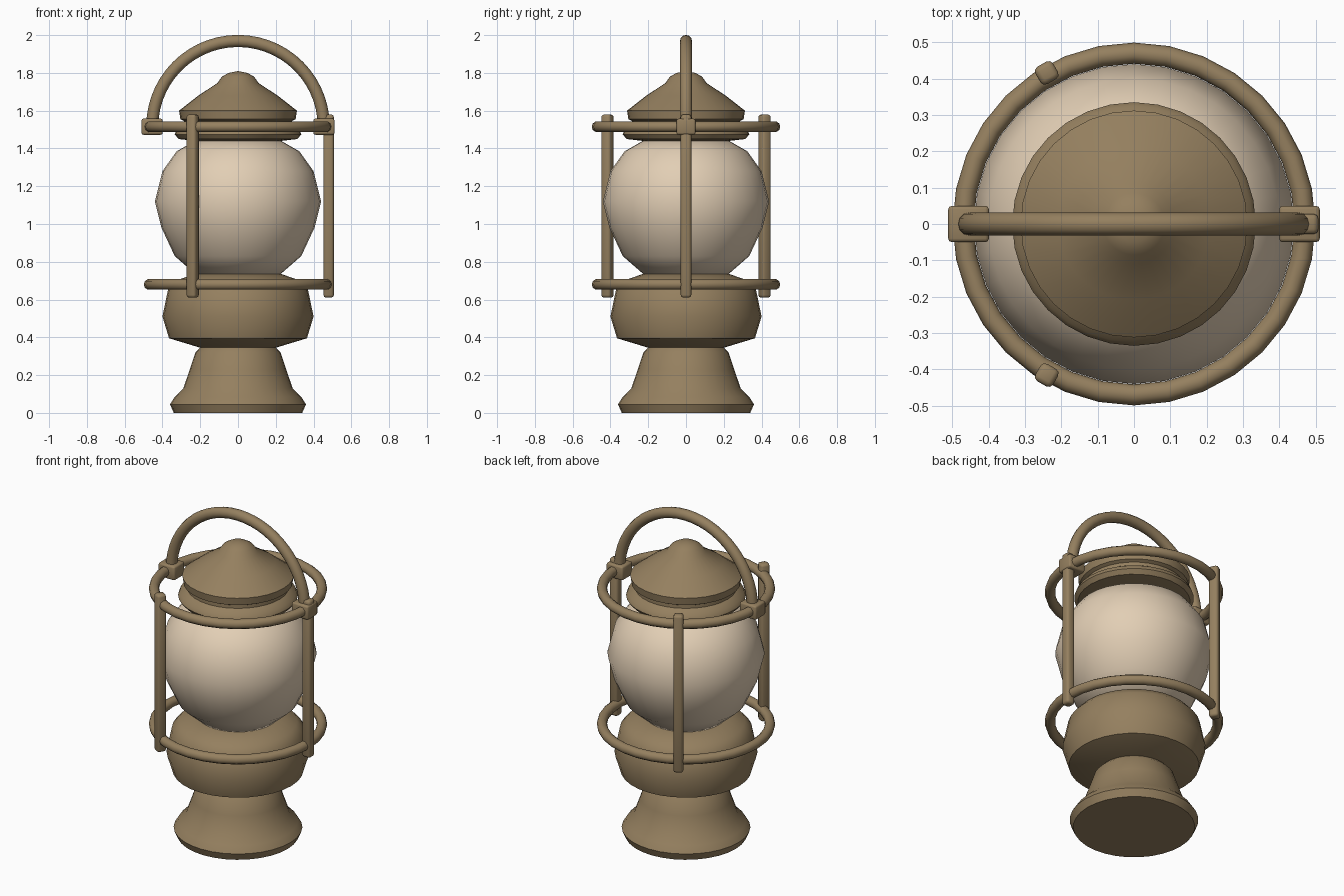
import bpy, bmesh, math
from mathutils import Matrix, Vector

if "Cube" in bpy.data.objects:
    bpy.data.objects.remove(bpy.data.objects["Cube"])


def material(name, rgb):
    m = bpy.data.materials.new(name)
    m.diffuse_color = (*rgb, 1)
    m.use_nodes = True
    m.node_tree.nodes["Principled BSDF"].inputs["Base Color"].default_value = m.diffuse_color
    return m


brass = material("aged brass", (0.30, 0.215, 0.115))
cream = material("cream glass", (0.76, 0.62, 0.46))


def finish(name, bm, mat, angle=40):
    bmesh.ops.recalc_face_normals(bm, faces=bm.faces[:])
    me = bpy.data.meshes.new(name)
    bm.to_mesh(me)
    bm.free()
    ob = bpy.data.objects.new(name, me)
    bpy.context.collection.objects.link(ob)
    me.materials.append(mat)
    bpy.ops.object.select_all(action='DESELECT')
    ob.select_set(True)
    bpy.context.view_layer.objects.active = ob
    bpy.ops.object.shade_smooth_by_angle(angle=math.radians(angle))
    return ob


def lathe(name, profile, mat, angle=40, sides=32):
    """Turn a (radius, height) profile around z."""
    bm = bmesh.new()
    vs = [bm.verts.new((r, 0, z)) for r, z in profile]
    es = [bm.edges.new(p) for p in zip(vs, vs[1:])]
    bmesh.ops.spin(bm, geom=vs + es, cent=(0, 0, 0), axis=(0, 0, 1),
                   angle=math.tau, steps=sides)
    bmesh.ops.remove_doubles(bm, verts=bm.verts[:], dist=1e-4)
    return finish(name, bm, mat, angle)


def tube(name, centre, radius, thick, arc, steps, upright, mat, sides=10):
    """Sweep a round section along a full or partial circle."""
    bm = bmesh.new()
    closed = arc >= math.tau - 1e-6
    rings = []
    for i in range(steps if closed else steps + 1):
        a = arc * i / steps
        ring = []
        for j in range(sides):
            b = math.tau * j / sides
            r, h = radius + thick * math.cos(b), thick * math.sin(b)
            p = Vector((r * math.cos(a), r * math.sin(a), h))
            if upright:
                p = Vector((p.x, p.z, p.y))
            ring.append(bm.verts.new(p + Vector(centre)))
        rings.append(ring)
    pairs = list(zip(rings, rings[1:])) + ([(rings[-1], rings[0])] if closed else [])
    for r0, r1 in pairs:
        for j in range(sides):
            k = (j + 1) % sides
            bm.faces.new((r0[j], r0[k], r1[k], r1[j]))
    if not closed:
        bm.faces.new(rings[0])
        bm.faces.new(rings[-1])
    return finish(name, bm, mat, 50)


def block(name, centre, size, turn, bevel, mat):
    """Box with softened edges, turned about the lamp axis."""
    bm = bmesh.new()
    bmesh.ops.create_cube(bm, size=1)
    bmesh.ops.scale(bm, vec=size, verts=bm.verts[:])
    bmesh.ops.bevel(bm, geom=bm.edges[:], offset=bevel, segments=2,
                    profile=0.5, affect='EDGES')
    bmesh.ops.translate(bm, vec=centre, verts=bm.verts[:])
    bmesh.ops.rotate(bm, cent=(0, 0, 0), matrix=Matrix.Rotation(turn, 3, 'Z'),
                     verts=bm.verts[:])
    return finish(name, bm, mat, 50)


# Flared foot
lathe("foot", [(0, 0), (0.34, 0), (0.36, 0.045), (0.335, 0.085), (0.29, 0.13),
               (0.255, 0.23), (0.225, 0.32), (0.20, 0.345), (0, 0.345)], brass)
# Fuel bowl
lathe("fuel_bowl", [(0, 0.345), (0.20, 0.345), (0.365, 0.395), (0.40, 0.51),
                    (0.37, 0.655), (0.33, 0.70), (0.23, 0.735), (0, 0.735)], brass)
# Glass globe
lathe("globe", [(0, 0.72), (0.22, 0.73), (0.335, 0.83), (0.405, 0.98), (0.44, 1.12),
                (0.40, 1.28), (0.325, 1.385), (0.22, 1.445), (0, 1.45)], cream, 60)
# Lid with rolled lip and domed cap
lathe("lid", [(0, 1.44), (0.23, 1.44), (0.315, 1.45), (0.335, 1.475), (0.325, 1.50),
              (0.285, 1.525), (0.285, 1.545), (0.305, 1.555), (0.312, 1.60),
              (0.21, 1.68), (0.11, 1.745), (0.085, 1.78), (0.05, 1.80), (0, 1.81)], brass)

# Guard rings
for name, z in (("lower_ring", 0.68), ("upper_ring", 1.515)):
    tube(name, (0, 0, z), 0.47, 0.029, math.tau, 32, False, brass)

# Upright guard bars
for i in range(3):
    block(f"guard_bar_{i + 1}", (0.48, 0, 1.095), (0.055, 0.056, 0.97),
          i * math.tau / 3, 0.014, brass)

# Carrying handle and its side brackets
tube("handle", (0, 0, 1.515), 0.454, 0.032, math.pi, 28, True, brass, 12)
for i, side in enumerate(("right", "left")):
    block(f"{side}_bracket", (0.455, 0, 1.515), (0.112, 0.10, 0.085),
          i * math.pi, 0.01, brass)
